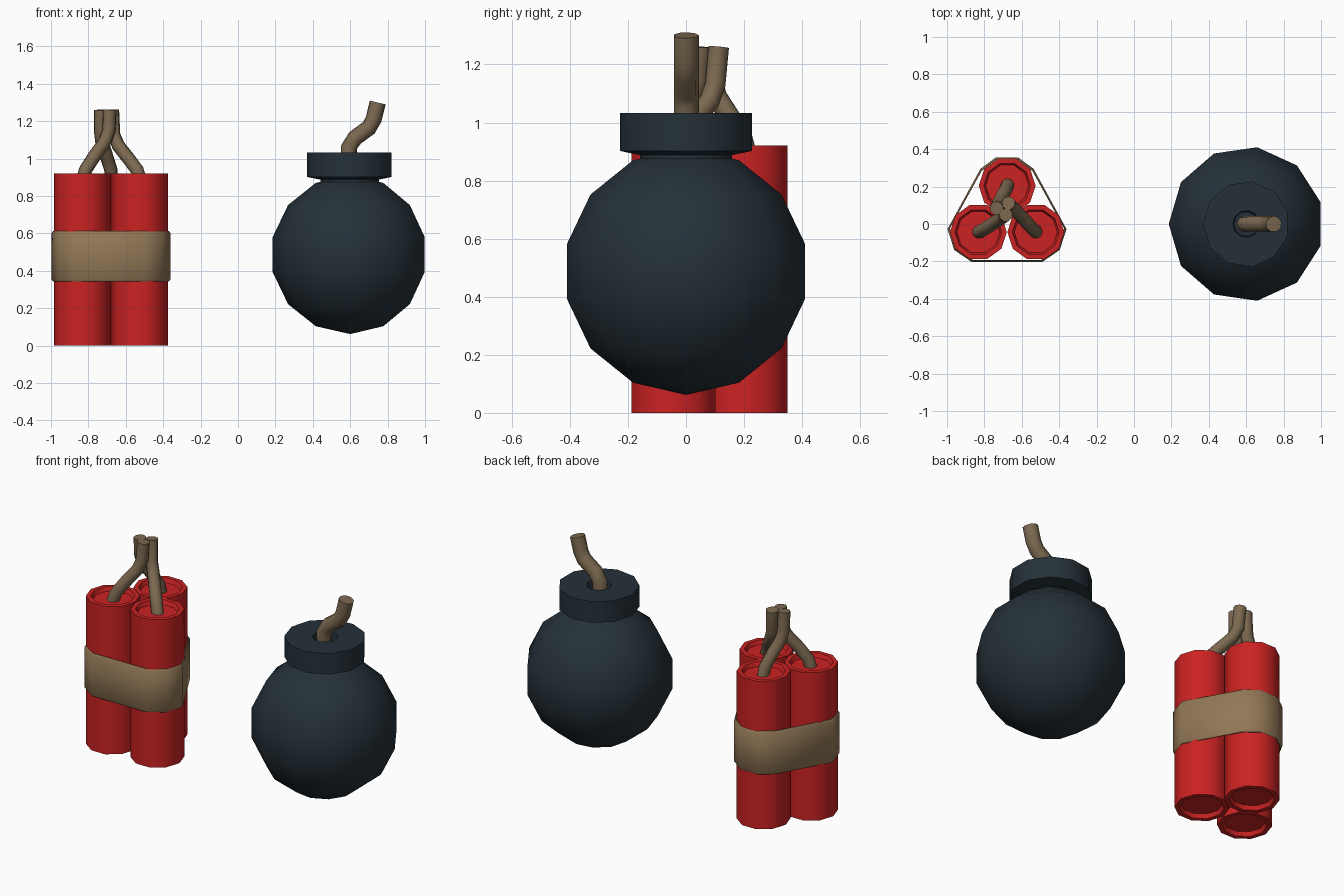
import bpy, bmesh, math
from mathutils import Vector

if "Cube" in bpy.data.objects:
    bpy.data.objects.remove(bpy.data.objects["Cube"])


def material(name, rgb):
    m = bpy.data.materials.new(name)
    m.diffuse_color = (*rgb, 1)
    m.use_nodes = True
    m.node_tree.nodes["Principled BSDF"].inputs["Base Color"].default_value = m.diffuse_color
    return m


RED = material("red paper", (0.60, 0.016, 0.016))
NAVY = material("dark iron", (0.018, 0.030, 0.040))
ROPE = material("rope brown", (0.20, 0.14, 0.080))
TAN = material("tan strap", (0.29, 0.19, 0.095))


def finish(bm, name, mat, angle=42):
    bmesh.ops.recalc_face_normals(bm, faces=bm.faces)
    me = bpy.data.meshes.new(name)
    bm.to_mesh(me)
    bm.free()
    ob = bpy.data.objects.new(name, me)
    bpy.context.collection.objects.link(ob)
    me.materials.append(mat)
    bpy.ops.object.select_all(action='DESELECT')
    ob.select_set(True)
    bpy.context.view_layer.objects.active = ob
    bpy.ops.object.shade_smooth_by_angle(angle=math.radians(angle))
    return ob


def bridge(bm, rings, closed=False):
    """Join successive vertex rings with quads."""
    pairs = list(zip(rings, rings[1:]))
    if closed:
        pairs.append((rings[-1], rings[0]))
    for a, b in pairs:
        n = len(a)
        for i in range(n):
            j = (i + 1) % n
            bm.faces.new((a[i], a[j], b[j], b[i]))


def lathe(name, profile, centre, sides, mat):
    """Spin (radius, z) points round a vertical axis, closing both ends."""
    bm = bmesh.new()
    cx, cy = centre
    rings = []
    for r, z in profile:
        angles = [math.pi + math.tau * i / sides for i in range(sides)]
        rings.append([bm.verts.new((cx + r * math.cos(a), cy + r * math.sin(a), z)) for a in angles])
    bridge(bm, rings)
    bm.faces.new(rings[0])
    bm.faces.new(rings[-1])
    bmesh.ops.remove_doubles(bm, verts=bm.verts, dist=1e-5)
    return finish(bm, name, mat)


def tube(name, points, radius, sides=9):
    """Sweep a round section along a short path."""
    pts = [Vector(p) for p in points]
    bm = bmesh.new()
    rings = []
    for i, p in enumerate(pts):
        t = (pts[min(i + 1, len(pts) - 1)] - pts[max(i - 1, 0)]).normalized()
        u = Vector((0, 1, 0))
        u = (u - t * u.dot(t)).normalized()
        v = t.cross(u)
        rings.append([bm.verts.new(p + radius * (u * math.cos(a) + v * math.sin(a)))
                      for a in (math.tau * k / sides for k in range(sides))])
    bridge(bm, rings)
    bm.faces.new(rings[0])
    bm.faces.new(rings[-1])
    return finish(bm, name, ROPE, 50)


# Three sticks with a recessed disc at each end
STICKS = {"left": (-0.832, -0.043), "right": (-0.525, -0.043), "back": (-0.678, 0.205)}
for side, c in STICKS.items():
    lathe(f"{side}_stick", [(0.115, 0.025), (0.125, 0), (0.152, 0), (0.152, 0.92),
                            (0.125, 0.92), (0.115, 0.895)], c, 10, RED)

# Stick fuses gathering to a bundle
tube("left_stick_fuse", [(-0.832, -0.043, 0.88), (-0.815, -0.036, 0.94), (-0.77, -0.008, 1.01),
                         (-0.712, 0.03, 1.09), (-0.69, 0.045, 1.15), (-0.685, 0.048, 1.26)], 0.036)
tube("right_stick_fuse", [(-0.522, -0.043, 0.88), (-0.54, -0.03, 0.94), (-0.585, 0.02, 1.00),
                          (-0.64, 0.08, 1.07), (-0.665, 0.10, 1.13), (-0.671, 0.112, 1.26)], 0.036)
tube("back_stick_fuse", [(-0.676, 0.21, 0.88), (-0.68, 0.195, 0.94), (-0.705, 0.15, 1.02),
                         (-0.728, 0.105, 1.09), (-0.735, 0.09, 1.15), (-0.735, 0.085, 1.26)], 0.036)

# Strap: hollow band hugging the three sticks
half = [(0.060, 0.356), (0.142, 0.295), (0.318, -0.027), (0.282, -0.139), (0.190, -0.202)]
outline = half + [(-x, y) for x, y in reversed(half)]
bm = bmesh.new()
rings = []
for inset, z in [(0.008, 0.343), (0, 0.353), (0, 0.602), (0.008, 0.612), (0.013, 0.612), (0.013, 0.343)]:
    ring = []
    for x, y in outline:
        d = Vector((x, y - 0.04)).normalized() * inset
        ring.append(bm.verts.new((-0.679 + x - d.x, y - d.y, z)))
    rings.append(ring)
bridge(bm, rings, closed=True)
finish(bm, "strap", TAN)

# Round bomb body: 11 segments, 7 rings
R, CZ = 0.425, 0.487
body = [(max(R * math.sin(math.pi * i / 7), 1e-7), CZ - R * math.cos(math.pi * i / 7)) for i in range(8)]
bm = bmesh.new()
bmesh.ops.create_uvsphere(bm, u_segments=11, v_segments=7, radius=R)
for v in bm.verts:
    # turn so one corner points to -x
    a = math.atan2(v.co.y, v.co.x)
    r = math.hypot(v.co.x, v.co.y)
    k = round((a - math.pi) / (math.tau / 11) - 0.01)
    a = math.pi + k * math.tau / 11
    v.co = (0.6 + r * math.cos(a), r * math.sin(a), CZ + v.co.z)
bmesh.ops.remove_doubles(bm, verts=bm.verts, dist=1e-5)
finish(bm, "bomb_body", NAVY)

# Neck and collar with a fuse hole
lathe("bomb_collar", [(0.16, 0.80), (0.16, 0.888), (0.23, 0.902), (0.23, 1.032),
                      (0.072, 1.032), (0.066, 0.985)], (0.6, 0), 11, NAVY)

# Bomb fuse
tube("bomb_fuse", [(0.593, 0, 0.96), (0.593, 0, 1.06), (0.625, 0, 1.11), (0.70, 0, 1.165),
                   (0.725, 0, 1.21), (0.747, 0, 1.30)], 0.044)
